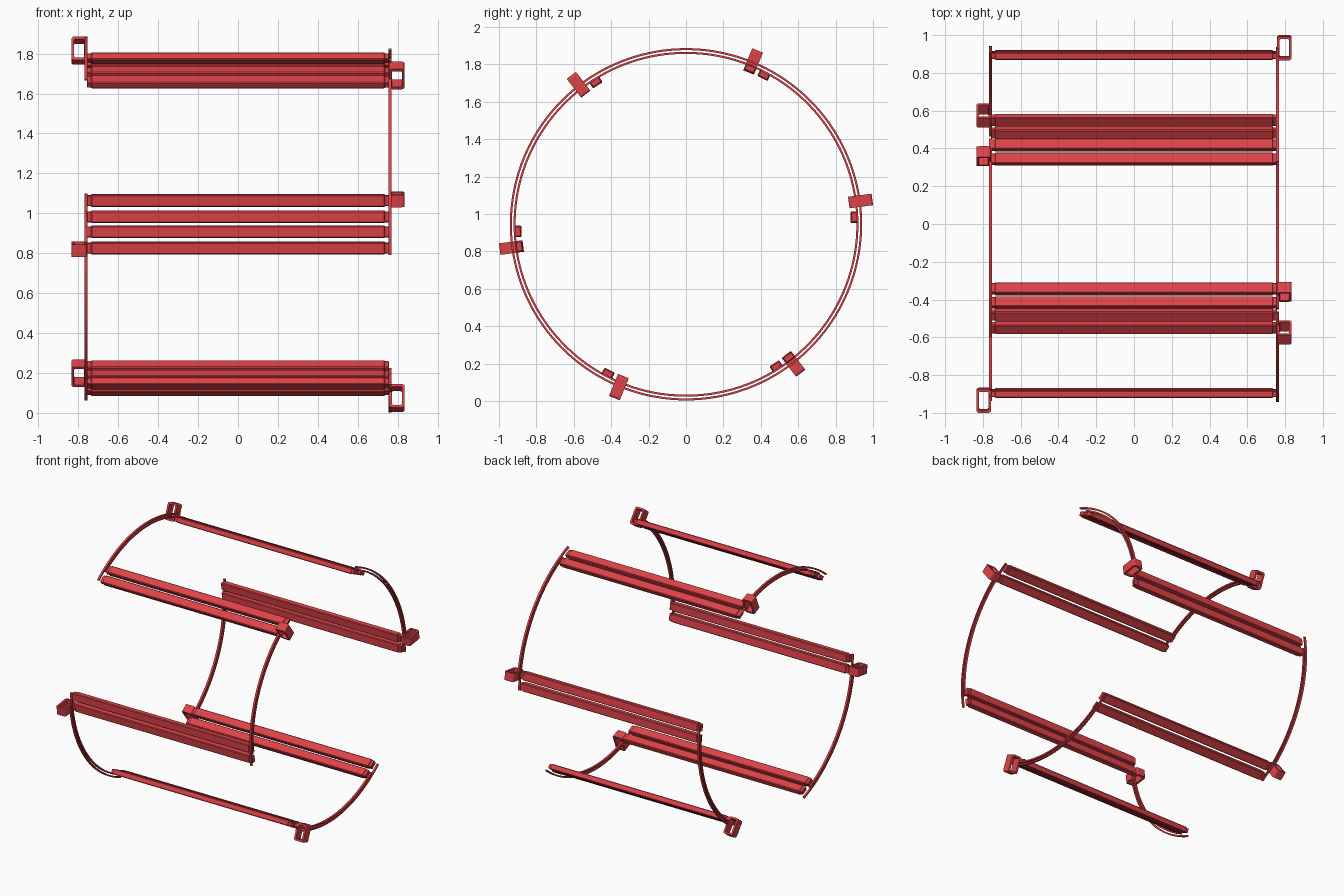
import bpy, bmesh, math
from mathutils import Matrix, Vector

if "Cube" in bpy.data.objects:
    bpy.data.objects.remove(bpy.data.objects["Cube"])

CZ = 0.945          # height of the winding axis
OUTER, INNER = 7.6, 2.4   # angles of the two bars in each pair

mat = bpy.data.materials.new("red_enamel")
mat.diffuse_color = (0.72, 0.055, 0.065, 1)
mat.use_nodes = True
mat.node_tree.nodes["Principled BSDF"].inputs["Base Color"].default_value = mat.diffuse_color


def finish(bm, name):
    bmesh.ops.recalc_face_normals(bm, faces=bm.faces)
    me = bpy.data.meshes.new(name)
    bm.to_mesh(me)
    bm.free()
    ob = bpy.data.objects.new(name, me)
    bpy.context.collection.objects.link(ob)
    me.materials.append(mat)
    return ob


def place(ob, angle):
    # local y is radial, local z is tangential
    ob.matrix_world = (Matrix.Translation((0, 0, CZ))
                       @ Matrix.Rotation(math.radians(angle), 4, 'X'))


def add_box(bm, lo, hi, bevel=0.0):
    lo, hi = Vector(lo), Vector(hi)
    m = Matrix.Translation((lo + hi) / 2) @ Matrix.Diagonal((*(hi - lo), 1))
    r = bmesh.ops.create_cube(bm, size=1, matrix=m)
    if bevel:
        edges = list({e for v in r["verts"] for e in v.link_edges})
        bmesh.ops.bevel(bm, geom=edges, offset=bevel, segments=1, affect='EDGES')


def slot_bar(name, angle):
    # long flat bar with slightly narrower end tabs
    bm = bmesh.new()
    add_box(bm, (-0.737, 0.88, -0.031), (0.737, 0.92, 0.031), 0.005)
    for s in (-1, 1):
        a, b = sorted((s * 0.73, s * 0.757))
        add_box(bm, (a, 0.884, -0.027), (b, 0.916, 0.027), 0.003)
    place(finish(bm, name), angle)


def end_arc(name, side, a0, a1, r0, r1):
    # thin curved strip swept around the axis
    bm = bmesh.new()
    xs = (side * 0.753, side * 0.768)
    n = 28
    rings = []
    for i in range(n + 1):
        a = math.radians(a0 + (a1 - a0) * i / n)
        rings.append([bm.verts.new((x, r * math.cos(a), r * math.sin(a)))
                      for x, r in ((xs[0], r0), (xs[1], r0), (xs[1], r1), (xs[0], r1))])
    for p, q in zip(rings, rings[1:]):
        for j in range(4):
            k = (j + 1) % 4
            bm.faces.new((p[j], p[k], q[k], q[j]))
    bm.faces.new(rings[0])
    bm.faces.new(rings[-1][::-1])
    return finish(bm, name)


def rounded_rect(x0, x1, y0, y1, c):
    pts = []
    for cx, cy, st in ((x1 - c, y1 - c, 0), (x0 + c, y1 - c, 90),
                       (x0 + c, y0 + c, 180), (x1 - c, y0 + c, 270)):
        for k in range(4):
            a = math.radians(st + 30 * k)
            pts.append((cx + c * math.cos(a), cy + c * math.sin(a)))
    return pts


def loop_connector(name, side, angle):
    # open rectangular loop bridging the end of the bar
    bm = bmesh.new()
    w = 0.031
    out = rounded_rect(0.757, 0.835, 0.878, 1.005, 0.014)
    inn = rounded_rect(0.771, 0.821, 0.892, 0.991, 0.006)
    loops = [[bm.verts.new((side * x, y, z)) for x, y in p]
             for p, z in ((out, -w), (out, w), (inn, w), (inn, -w))]
    n = len(out)
    for i in range(4):
        p, q = loops[i], loops[(i + 1) % 4]
        for j in range(n):
            k = (j + 1) % n
            bm.faces.new((p[j], p[k], q[k], q[j]))
    place(finish(bm, name), angle)


# six bar pairs, with connectors and end arcs alternating sides
for k in range(6):
    side = 1 if k % 2 == 0 else -1
    base = 60 * k
    slot_bar(f"outer_bar_{k + 1}", base + OUTER)
    slot_bar(f"inner_bar_{k + 1}", base + INNER)
    loop_connector(f"loop_connector_{k + 1}", side, base + OUTER)
    for label, off, r in (("outer", OUTER, 0.931), ("inner", INNER, 0.911)):
        arc = end_arc(f"{label}_end_arc_{k + 1}", side, off - 1.8, off + 61.8, r, r + 0.011)
        place(arc, base)
        for p in arc.data.polygons:
            p.use_smooth = True
        bpy.ops.object.select_all(action='DESELECT')
        arc.select_set(True)
        bpy.context.view_layer.objects.active = arc
        bpy.ops.object.shade_smooth_by_angle()
